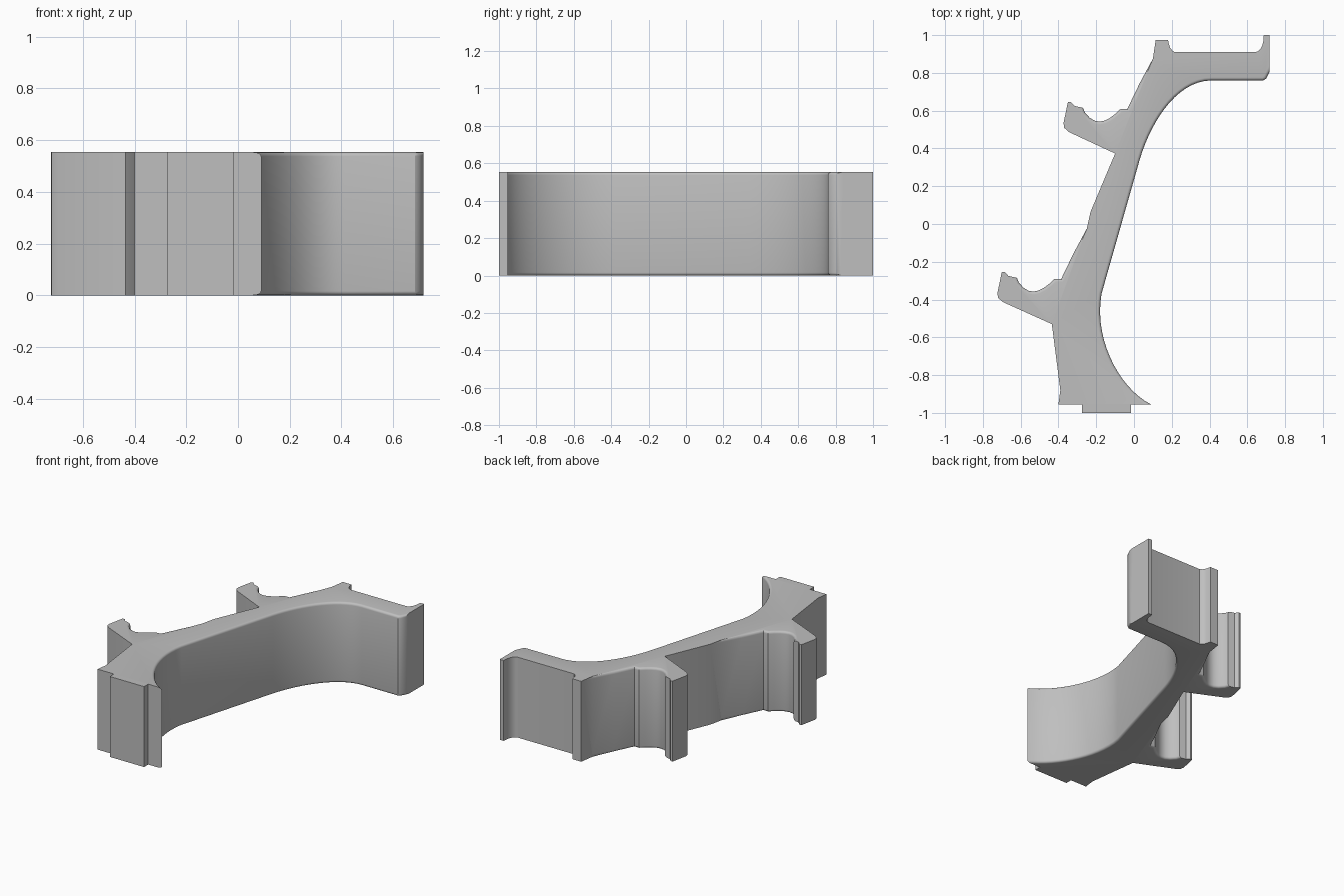
import bpy, bmesh, math
from mathutils import Vector
from mathutils.geometry import interpolate_bezier

if "Cube" in bpy.data.objects:
    bpy.data.objects.remove(bpy.data.objects["Cube"], do_unlink=True)

HEIGHT = 0.553
outline = []      # plan points, counter-clockwise
rounded = []      # indices of outline segments with a softened rim


def add(points, soft=False):
    """Append plan points; soft rounds the rim between them."""
    first = len(outline)
    outline.extend((p[0], p[1]) for p in points)
    if soft:
        rounded.extend(range(first, len(outline) - 1))


def curve(a, b, c, d, count):
    return interpolate_bezier(Vector(a), Vector(b), Vector(c), Vector(d), count)


def cradle(dx, dy):
    """Back edge from the spine, round the cupped seat, to the hook tip."""
    spine = [(0.1, 0.875), (0.03, 0.745), (-0.035, 0.61)]
    seat = curve((-0.07, 0.61), (-0.14, 0.54), (-0.2, 0.51), (-0.26, 0.59), 8)
    hook = [(-0.315, 0.625), (-0.335, 0.647), (-0.35, 0.645),
            (-0.373, 0.535), (-0.37, 0.51), (-0.345, 0.487)]
    move = lambda pts: [(p[0] + dx, p[1] + dy) for p in pts]
    add(move(spine + list(seat) + [(-0.27, 0.615)]), soft=True)
    add(move(hook))


# Foot tab
add([(-0.275, -0.955), (-0.275, -1), (-0.015, -1), (-0.015, -0.955)])

# Swept front face, ending at the upper arm
lower = curve((0.09, -0.955), (-0.07, -0.875), (-0.215, -0.62), (-0.172, -0.37), 16)
upper = curve((0.03, 0.34), (0.09, 0.545), (0.23, 0.76), (0.41, 0.76), 16)
add(list(lower) + list(upper) + [(0.685, 0.76), (0.7, 0.77), (0.717, 0.805)], soft=True)

# Upper arm with end lip and shallow tray
add([(0.717, 1), (0.687, 1)])
add(curve((0.685, 0.97), (0.68, 0.93), (0.66, 0.91), (0.64, 0.91), 6))
add(curve((0.215, 0.91), (0.195, 0.92), (0.185, 0.94), (0.18, 0.975), 5))
add([(0.115, 0.975)])

# Two matching hooked cradles along the back
cradle(0, 0)
add([(-0.1, 0.373), (-0.23, 0.065)])
cradle(-0.35, -0.9)
add([(-0.435, -0.53), (-0.39, -0.88), (-0.4, -0.955)])

# Extrude the outline into a solid
bm = bmesh.new()
rings = [[bm.verts.new((x, y, z)) for x, y in outline] for z in (0, HEIGHT)]
for ring in rings:
    bm.faces.new(ring)
count = len(outline)
for i in range(count):
    j = (i + 1) % count
    bm.faces.new((rings[0][i], rings[0][j], rings[1][j], rings[1][i]))
bmesh.ops.recalc_face_normals(bm, faces=bm.faces)

# Soften the rims
rims = [bm.edges.get((ring[i], ring[i + 1])) for ring in rings for i in rounded]
bmesh.ops.bevel(bm, geom=rims, offset=0.016, offset_type='OFFSET', segments=4,
                profile=0.5, affect='EDGES', clamp_overlap=False)
mesh = bpy.data.meshes.new("bracket_body")
bm.to_mesh(mesh)
bm.free()

bracket = bpy.data.objects.new("bracket_body", mesh)
bpy.context.collection.objects.link(bracket)

# Single grey material
grey = bpy.data.materials.new("light_grey")
grey.use_nodes = True
color = (0.52, 0.52, 0.52, 1)
grey.diffuse_color = color
grey.node_tree.nodes["Principled BSDF"].inputs["Base Color"].default_value = color
mesh.materials.append(grey)

bpy.ops.object.select_all(action='DESELECT')
bracket.select_set(True)
bpy.context.view_layer.objects.active = bracket
bpy.ops.object.shade_smooth_by_angle(angle=math.radians(30))
